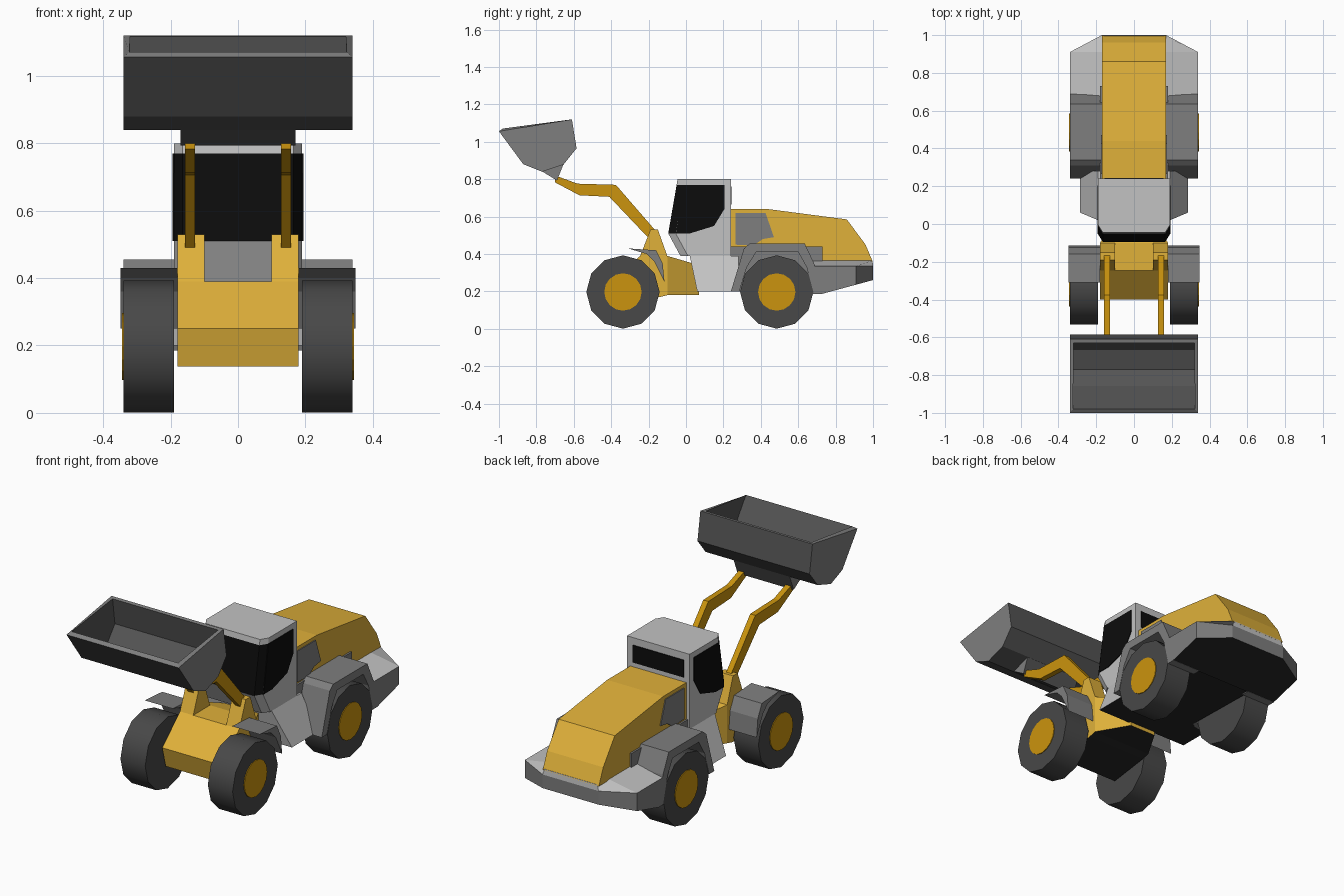
import bpy, bmesh, math
from mathutils import Vector

if "Cube" in bpy.data.objects:
    bpy.data.objects.remove(bpy.data.objects["Cube"])


def material(name, hex_colour):
    def lin(c):
        return c / 12.92 if c <= 0.04045 else ((c + 0.055) / 1.055) ** 2.4
    m = bpy.data.materials.new(name)
    m.diffuse_color = [lin(int(hex_colour[i:i + 2], 16) / 255) for i in (0, 2, 4)] + [1]
    m.use_nodes = True
    m.node_tree.nodes["Principled BSDF"].inputs["Base Color"].default_value = m.diffuse_color
    return m


YELLOW = material("body yellow", "E0B13A")
ORANGE = material("arm orange", "CB940E")
LIGHT = material("light grey", "C2C2C2")
GREY = material("mid grey", "7E7E7E")
DARK = material("bucket dark grey", "545454")
RUBBER = material("tyre grey", "484848")
GLASS = material("black glass", "0C0C0C")
UNDER = material("underside black", "262626")


def loft(name, rings, mats, rule=None):
    """Closed solid through rings of equal point count; rule(face) gives the material slot."""
    bm = bmesh.new()
    rows = [[bm.verts.new(p) for p in ring] for ring in rings]
    n = len(rows[0])
    for a, b in zip(rows, rows[1:]):
        for i in range(n):
            j = (i + 1) % n
            bm.faces.new((a[i], a[j], b[j], b[i]))
    bm.faces.new(rows[0])
    bm.faces.new(rows[-1])
    bmesh.ops.recalc_face_normals(bm, faces=bm.faces)
    bm.normal_update()
    if rule:
        for f in bm.faces:
            f.material_index = int(rule(f))
    me = bpy.data.meshes.new(name)
    bm.to_mesh(me)
    bm.free()
    for m in mats:
        me.materials.append(m)
    ob = bpy.data.objects.new(name, me)
    bpy.context.collection.objects.link(ob)
    return ob


def prism(name, profile, x0, x1, mats, rule=None):
    """Side profile of (y, z) points pushed along x."""
    return loft(name, [[(x, y, z) for y, z in profile] for x in (x0, x1)], mats, rule)


def pair(name, profile, x0, x1, mats):
    """The same prism on both sides."""
    for side, s in (("right", 1), ("left", -1)):
        prism(f"{name}_{side}", profile, s * x0, s * x1, mats)


def plan(half, z):
    """Mirrored plan outline at a height; z may be a function of y."""
    pts = half + [(-x, y) for x, y in reversed(half)]
    return [(x, y, z(y) if callable(z) else z) for x, y in pts]


def facing_down(f):
    return f.normal.z < -0.7


# Wheels: twelve-sided tyres with hub discs
def circle(cy, cz, r, n=12):
    return [(cy + r * math.cos(math.tau * i / n), cz + r * math.sin(math.tau * i / n)) for i in range(n)]


for end, cy in (("front", -0.337), ("rear", 0.485)):
    pair(f"{end}_tyre", circle(cy, 0.197, 0.196), 0.19, 0.34, [RUBBER])
    pair(f"{end}_hub", circle(cy, 0.197, 0.1, 16), 0.32, 0.344, [ORANGE])
for ob in list(bpy.data.objects):
    if "tyre" in ob.name:
        ob.data.shade_smooth()
        ob.data.set_sharp_from_angle(angle=math.radians(40))

# Front frame, tapered hinge section and arm towers
prism("front_frame", [(-0.245, 0.39), (-0.40, 0.25), (-0.37, 0.137), (-0.14, 0.17), (-0.10, 0.18), (-0.10, 0.39)],
      -0.18, 0.18, [YELLOW, UNDER], facing_down)
loft("hinge_section", [[(-w, y, 0.18), (w, y, 0.18), (w, y, t), (-w, y, t)]
                       for w, y, t in ((0.18, -0.10, 0.39), (0.08, 0.07, 0.34))], [YELLOW, UNDER], facing_down)
pair("arm_tower", [(-0.245, 0.39), (-0.19, 0.53), (-0.15, 0.53), (-0.10, 0.39)], 0.10, 0.18, [YELLOW])

# Front mudguards
pair("front_mudguard", [(-0.31, 0.43), (-0.16, 0.42), (-0.125, 0.35), (-0.115, 0.25), (-0.17, 0.36), (-0.21, 0.40)],
     0.18, 0.348, [GREY])

# Lifting arms
pair("lift_arm", [(-0.70, 0.82), (-0.58, 0.776), (-0.375, 0.77), (-0.15, 0.51), (-0.20, 0.485),
                  (-0.41, 0.706), (-0.57, 0.714), (-0.70, 0.783)], 0.127, 0.158, [ORANGE])

# Bucket: open shell with thickness, and its rear bracket
bucket = prism("bucket", [(-1.0, 1.056), (-0.87, 0.88), (-0.77, 0.84), (-0.655, 0.878), (-0.585, 0.965), (-0.61, 1.12)],
               -0.34, 0.34, [GREY, DARK], lambda f: abs(f.normal.x) < 0.9)
bm = bmesh.new()
bm.from_mesh(bucket.data)
bm.faces.ensure_lookup_table()
bmesh.ops.delete(bm, geom=[max(bm.faces, key=lambda f: f.normal.z)], context='FACES')
bm.to_mesh(bucket.data)
bm.free()
wall = bucket.modifiers.new("wall", 'SOLIDIFY')
wall.thickness, wall.offset = 0.02, -1
wall.use_even_offset = True
wall.material_offset, wall.material_offset_rim = 1, -1
prism("bucket_bracket", [(-0.77, 0.842), (-0.69, 0.793), (-0.655, 0.88), (-0.70, 0.87)],
      -0.17, 0.17, [GREY, DARK], lambda f: abs(f.normal.x) < 0.9)

# Cab with chamfered front corners and a wrapped windscreen
cab_profile = [(-0.045, 0.80), (-0.05, 0.77), (-0.095, 0.51), (-0.03, 0.39), (0.24, 0.39), (0.24, 0.80)]
loft("cab", [[(x, y + (0.04 if y < 0 and abs(x) > 0.18 else 0), z) for y, z in cab_profile]
             for x in (-0.19, -0.165, 0.165, 0.19)], [LIGHT, GLASS],
     lambda f: f.normal.y < -0.3 and 0.51 < f.calc_center_median().z < 0.77)
pair("cab_side_window", [(-0.012, 0.77), (0.205, 0.77), (0.205, 0.64), (0.15, 0.55), (0.02, 0.51), (-0.054, 0.51)],
     0.188, 0.194, [GLASS])
prism("cab_rear_window", [(0.238, 0.665), (0.244, 0.665), (0.244, 0.76), (0.238, 0.76)], -0.155, 0.155, [GLASS])

# Flared cab base
loft("cab_base", [plan([(0.285, 0.06), (0.285, 0.28)], 0.20), plan([(0.19, 0.02), (0.19, 0.28)], 0.39)],
     [LIGHT, UNDER], facing_down)

# Rear chassis and wheel arches
prism("rear_chassis", [(0.24, 0.20), (0.73, 0.19), (0.73, 0.44), (0.24, 0.44)], -0.18, 0.18, [GREY, UNDER], facing_down)
pair("rear_wheel_arch", [(0.24, 0.20), (0.31, 0.43), (0.34, 0.455), (0.635, 0.455), (0.685, 0.35), (0.725, 0.185),
                         (0.68, 0.185), (0.645, 0.33), (0.60, 0.41), (0.375, 0.41), (0.325, 0.33), (0.285, 0.20)],
     0.165, 0.34, [GREY])

# Engine hood with side vents
prism("engine_hood", [(0.24, 0.40), (0.24, 0.64), (0.44, 0.64), (0.86, 0.585), (0.96, 0.45), (0.998, 0.36), (0.30, 0.36)],
      -0.17, 0.17, [YELLOW])
pair("hood_vent", [(0.265, 0.62), (0.425, 0.62), (0.47, 0.49), (0.41, 0.48), (0.36, 0.445), (0.265, 0.45)],
     0.168, 0.175, [GREY])

# Rear counterweight: dark sides, light sloping shoulder
loft("counterweight", [plan([(0.34, 0.72), (0.34, 0.91), (0.17, 1.0)], lambda y: 0.185 + 0.27 * (y - 0.72)),
                       plan([(0.34, 0.67), (0.34, 0.91), (0.17, 1.0)], 0.335),
                       plan([(0.168, 0.66), (0.168, 0.91), (0.16, 0.997)], 0.366)],
     [GREY, LIGHT, UNDER], lambda f: 1 if f.calc_center_median().z > 0.34 else 2 if facing_down(f) else 0)
